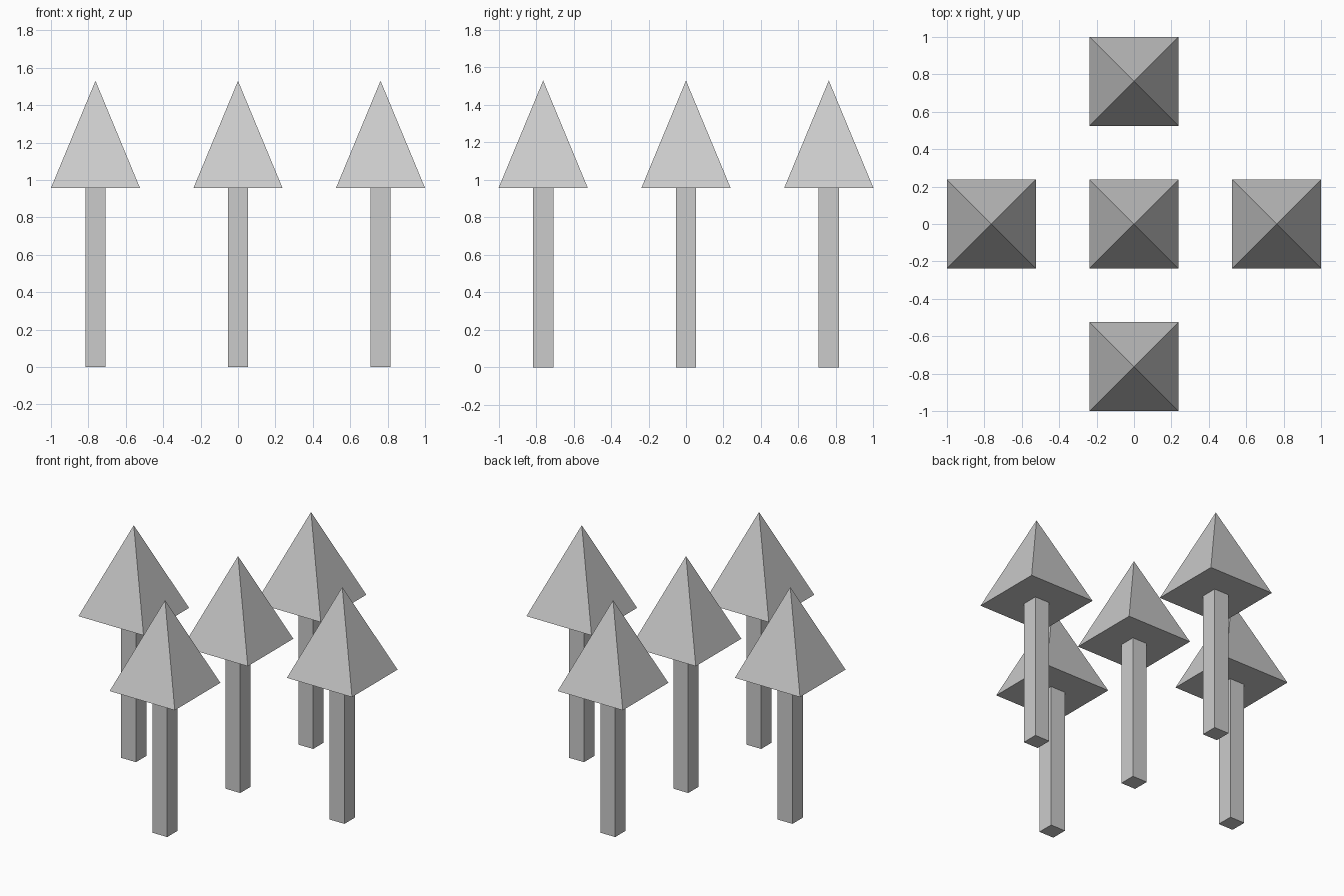
import bpy
from math import pi, sqrt

if "Cube" in bpy.data.objects:
    bpy.data.objects.remove(bpy.data.objects["Cube"])

SPACING = 0.762      # distance of outer trees from the middle
TRUNK_W = 0.108
TRUNK_H = 0.957
CROWN_HALF = 0.238
CROWN_H = 0.573


def add_tree(label, x, y):
    # Square trunk standing on the ground
    bpy.ops.mesh.primitive_cube_add(size=1, location=(x, y, TRUNK_H / 2))
    trunk = bpy.context.object
    trunk.name = label + "_trunk"
    trunk.scale = (TRUNK_W, TRUNK_W, TRUNK_H)
    bpy.ops.object.transform_apply(location=False, rotation=False, scale=True)

    # Four-sided pyramid crown, sides aligned with the axes
    bpy.ops.mesh.primitive_cone_add(
        vertices=4, radius1=CROWN_HALF * sqrt(2), radius2=0, depth=CROWN_H,
        location=(x, y, TRUNK_H + CROWN_H / 2), rotation=(0, 0, pi / 4))
    crown = bpy.context.object
    crown.name = label + "_crown"
    bpy.ops.object.transform_apply(location=False, rotation=True, scale=False)


# Five trees in a plus layout
for label, i, j in (("middle_tree", 0, 0), ("left_tree", -1, 0), ("right_tree", 1, 0),
                    ("front_tree", 0, -1), ("back_tree", 0, 1)):
    add_tree(label, i * SPACING, j * SPACING)
